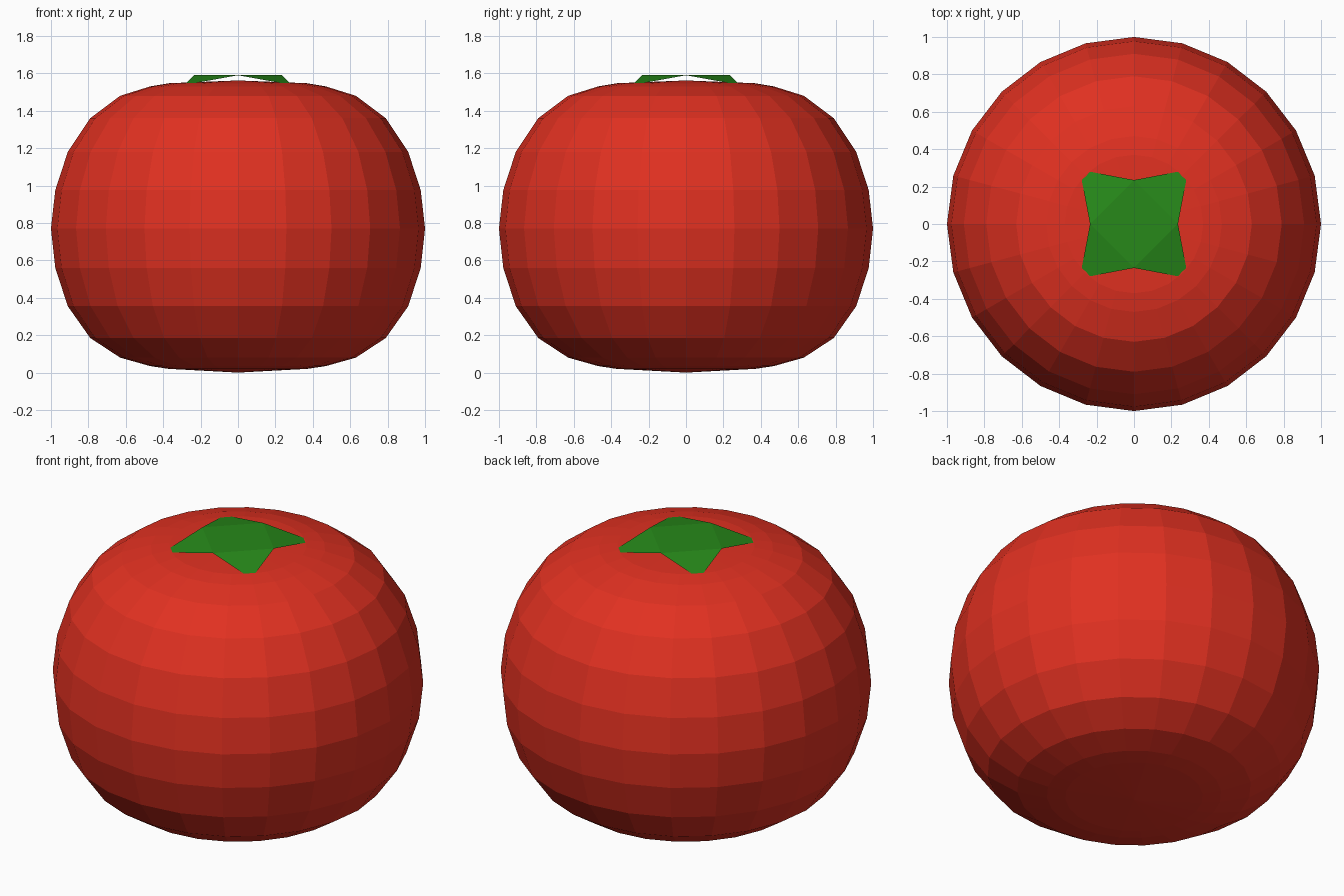
import bpy, bmesh
from math import sin, cos, pi

if "Cube" in bpy.data.objects:
    bpy.data.objects.remove(bpy.data.objects["Cube"])

def material(name, color):
    m = bpy.data.materials.new(name)
    m.diffuse_color = color
    m.use_nodes = True
    m.node_tree.nodes["Principled BSDF"].inputs["Base Color"].default_value = m.diffuse_color
    return m

def add_mesh(name, bm, mat):
    bmesh.ops.recalc_face_normals(bm, faces=bm.faces)
    me = bpy.data.meshes.new(name)
    bm.to_mesh(me)
    bm.free()
    me.materials.append(mat)
    ob = bpy.data.objects.new(name, me)
    bpy.context.collection.objects.link(ob)
    return ob

# Fruit: faceted 24-sided lathe, (radius, height) from bottom to top
SIDES = 24
profile = [(0.37, 0.02), (0.47, 0.035), (0.63, 0.08), (0.79, 0.185), (0.91, 0.355),
           (0.977, 0.56), (1.0, 0.77), (0.977, 0.975), (0.91, 1.18),
           (0.79, 1.36), (0.63, 1.48), (0.47, 1.53), (0.37, 1.547)]
bm = bmesh.new()
rings = [[bm.verts.new((r * cos(2 * pi * i / SIDES), r * sin(2 * pi * i / SIDES), z))
          for i in range(SIDES)] for r, z in profile]
bottom = bm.verts.new((0, 0, 0.0))
top = bm.verts.new((0, 0, 1.562))
for i in range(SIDES):
    j = (i + 1) % SIDES
    for a, b in zip(rings, rings[1:]):
        bm.faces.new((a[i], a[j], b[j], b[i]))
    bm.faces.new((bottom, rings[0][j], rings[0][i]))
    bm.faces.new((top, rings[-1][i], rings[-1][j]))
add_mesh("fruit_body", bm, material("red_skin", (0.75, 0.03, 0.015, 1)))

# Leafy cap: flat diamond with four drooping corner leaves
bm = bmesh.new()
notches = [bm.verts.new((0.235 * cos(k * pi / 2), 0.235 * sin(k * pi / 2), 1.59))
           for k in range(4)]
bm.faces.new(notches)
for k in range(4):
    a = pi / 4 + k * pi / 2
    tip = bm.verts.new((0.41 * cos(a), 0.41 * sin(a), 1.537))
    bm.faces.new((notches[k], tip, notches[(k + 1) % 4]))
add_mesh("leaf_cap", bm, material("green_leaf", (0.02, 0.25, 0.01, 1)))
